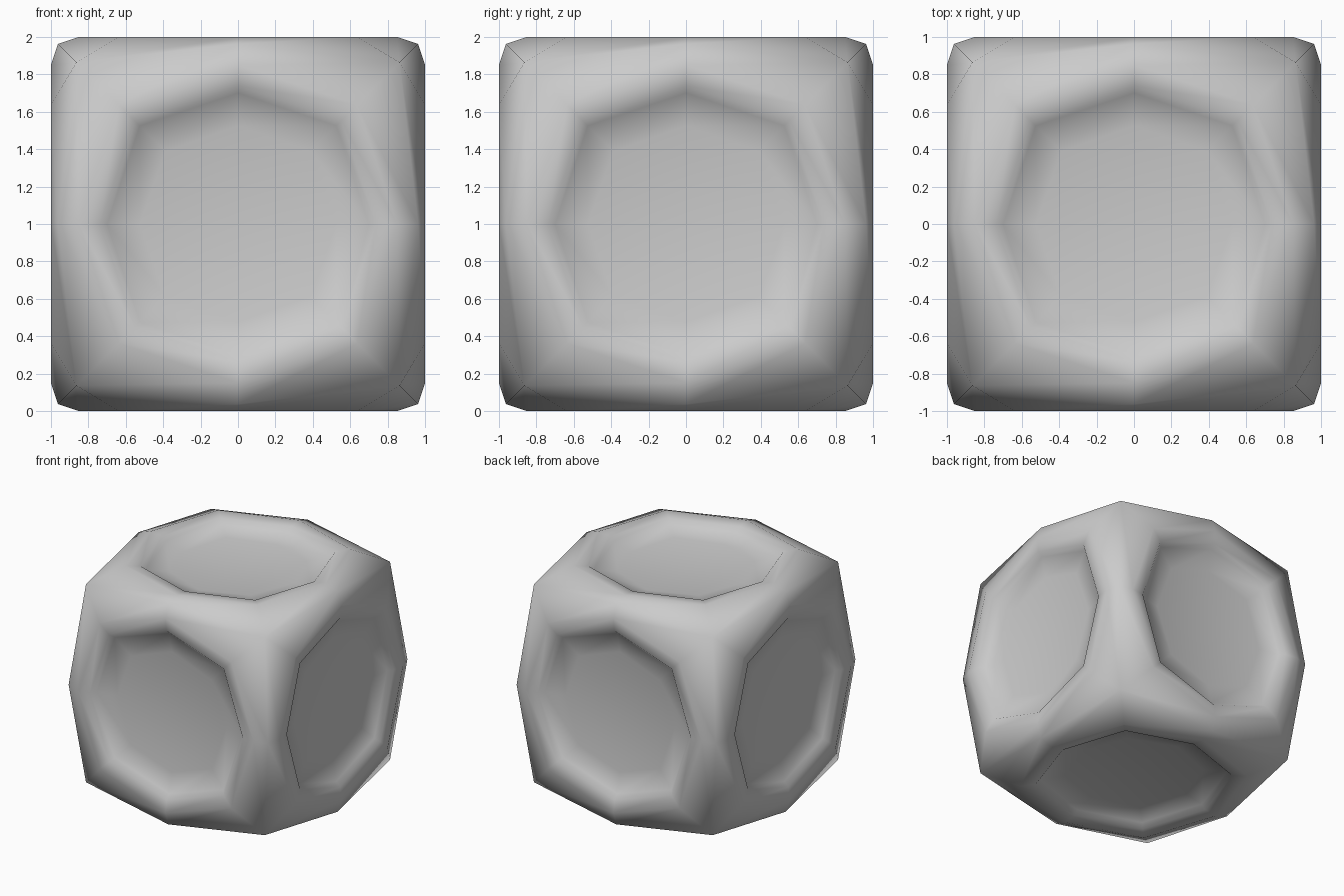
import bpy, bmesh

if "Cube" in bpy.data.objects:
    bpy.data.objects.remove(bpy.data.objects["Cube"])

# Plain grey material
grey = bpy.data.materials.new("plain_grey")
grey.use_nodes = True
colour = (0.6, 0.6, 0.6, 1)
grey.diffuse_color = colour
grey.node_tree.nodes["Principled BSDF"].inputs["Base Color"].default_value = colour

INSET = 0.3
DEPTH = 0.1

# Cube with a square recess sunk straight into every side
bm = bmesh.new()
bmesh.ops.create_cube(bm, size=2)
sides = bm.faces[:]
bmesh.ops.inset_individual(bm, faces=sides, thickness=INSET, use_even_offset=True)
bmesh.ops.inset_individual(bm, faces=sides, thickness=0, depth=-DEPTH)
bmesh.ops.translate(bm, verts=bm.verts, vec=(0, 0, 1))
for face in bm.faces:
    face.smooth = True

mesh = bpy.data.meshes.new("dished_cube")
bm.to_mesh(mesh)
bm.free()
mesh.materials.append(grey)
cube = bpy.data.objects.new("dished_cube", mesh)
bpy.context.collection.objects.link(cube)

# One round of subdivision turns the recesses into soft octagonal dishes
soft = cube.modifiers.new("soft_dishes", "SUBSURF")
soft.levels = 1
soft.render_levels = 1
soft.use_limit_surface = False
